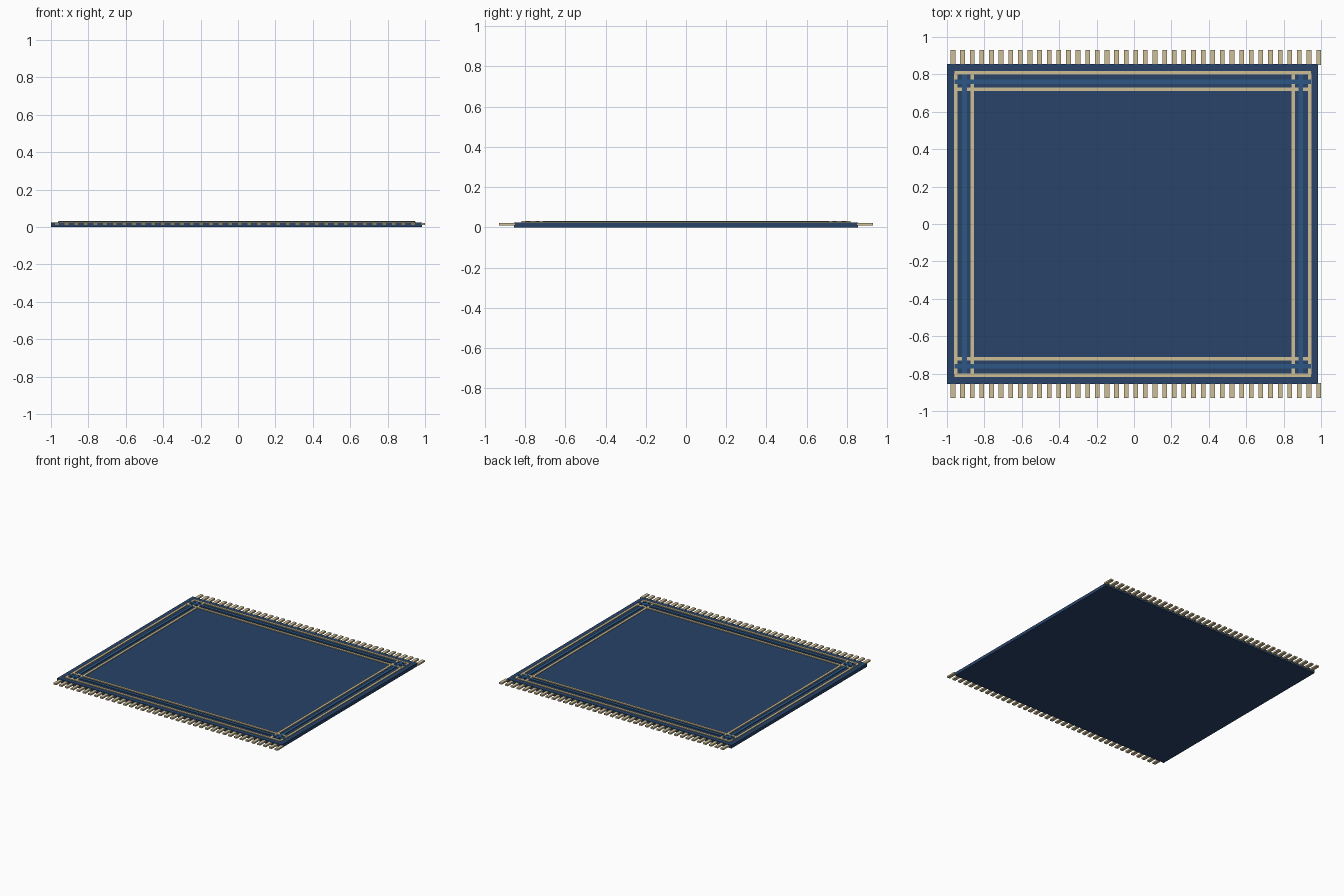
import bpy, bmesh
from mathutils import Matrix, Vector

if "Cube" in bpy.data.objects:
    bpy.data.objects.remove(bpy.data.objects["Cube"])

def material(name, rgb):
    m = bpy.data.materials.new(name)
    m.diffuse_color = (*rgb, 1)
    m.use_nodes = True
    m.node_tree.nodes["Principled BSDF"].inputs["Base Color"].default_value = m.diffuse_color
    return m

NAVY = material("navy wool", (0.021, 0.056, 0.14))
BLUE = material("mid blue wool", (0.026, 0.095, 0.23))
CREAM = material("cream thread", (0.62, 0.52, 0.30))

def boxes(name, items, mat):
    """One object from a list of (centre, size) boxes."""
    bm = bmesh.new()
    for c, s in items:
        bmesh.ops.create_cube(bm, size=1, matrix=Matrix.Translation(Vector(c)) @ Matrix.Diagonal((*s, 1)))
    me = bpy.data.meshes.new(name)
    bm.to_mesh(me)
    bm.free()
    me.materials.append(mat)
    ob = bpy.data.objects.new(name, me)
    bpy.context.collection.objects.link(ob)
    return ob

CX = -0.0075          # the woven body sits slightly left of the fringe
TOP = 0.025           # body thickness

# Woven body
boxes("rug_body", [((CX, 0, TOP / 2), (1.985, 1.71, TOP))], NAVY)

# Border stripes: along x (front/back) and along y (left/right)
def border(name, x_off, y_off, width, top, mat):
    z0 = 0.02
    h = top - z0
    for s, ends in ((-1, ("front", "left")), (1, ("back", "right"))):
        boxes(f"{name}_{ends[0]}", [((CX, s * y_off, z0 + h / 2), (1.905, width, h))], mat)
        boxes(f"{name}_{ends[1]}", [((CX + s * x_off, 0, z0 + h / 2 - 0.0005), (width, 1.61, h - 0.001))], mat)

border("outer_stripe", 0.946, 0.808, 0.019, 0.031, CREAM)
border("middle_stripe", 0.899, 0.76, 0.025, 0.032, BLUE)
border("inner_stripe", 0.858, 0.72, 0.019, 0.031, CREAM)

# Fringe tassels on both short ends
COUNT, FIRST, PITCH = 39, -0.968, 0.05145
for name, s in (("front_fringe", -1), ("back_fringe", 1)):
    boxes(name, [((FIRST + i * PITCH, s * 0.889, 0.016), (0.025, 0.08, 0.012))
                 for i in range(COUNT)], CREAM)
